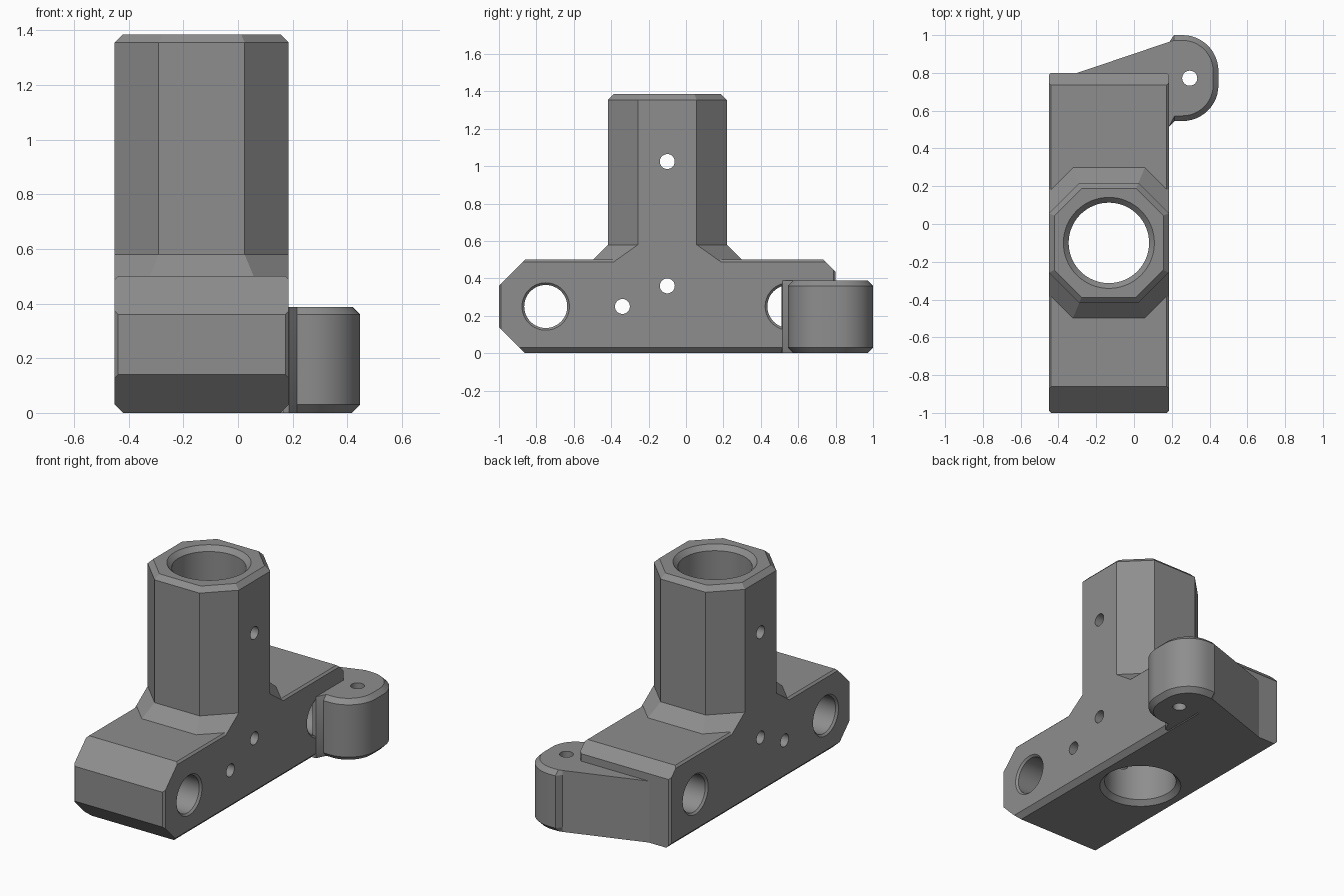
import bpy, bmesh, math
from mathutils import Vector, Matrix

if "Cube" in bpy.data.objects:
    bpy.data.objects.remove(bpy.data.objects["Cube"])

CX, CY, HALF = -0.133, -0.10, 0.318      # tower axis and half width of the body

grey = bpy.data.materials.new("mid grey")
grey.diffuse_color = (0.27, 0.27, 0.27, 1)
grey.use_nodes = True
grey.node_tree.nodes["Principled BSDF"].inputs["Base Color"].default_value = grey.diffuse_color


def make(name, bm):
    bmesh.ops.recalc_face_normals(bm, faces=bm.faces)
    mesh = bpy.data.meshes.new(name)
    bm.to_mesh(mesh)
    bm.free()
    mesh.materials.append(grey)
    obj = bpy.data.objects.new(name, mesh)
    bpy.context.collection.objects.link(obj)
    return obj


def loft(layers):
    """Closed solid through rings of (x, y, z) points."""
    bm = bmesh.new()
    rings = [[bm.verts.new(p) for p in ring] for ring in layers]
    n = len(rings[0])
    for a, b in zip(rings, rings[1:]):
        for i in range(n):
            j = (i + 1) % n
            bm.faces.new((a[i], a[j], b[j], b[i]))
    bm.faces.new(rings[0][::-1])
    bm.faces.new(rings[-1])
    return bm


def slice_off(bm, co, no):
    """Remove everything beyond a plane and cap the cut."""
    geom = bm.verts[:] + bm.edges[:] + bm.faces[:]
    res = bmesh.ops.bisect_plane(bm, geom=geom, dist=1e-6, plane_co=co,
                                 plane_no=Vector(no).normalized(), clear_outer=True)
    edges = [e for e in res["geom_cut"] if isinstance(e, bmesh.types.BMEdge)]
    if edges:
        bmesh.ops.contextual_create(bm, geom=edges)


def combine(target, other, operation):
    mod = target.modifiers.new(operation.lower(), 'BOOLEAN')
    mod.object, mod.operation, mod.solver = other, operation, 'EXACT'
    bpy.context.view_layer.objects.active = target
    bpy.ops.object.modifier_apply(modifier=mod.name)
    bpy.data.objects.remove(other)


def drill(target, centre, axis, profile, sides=48):
    """Cut a round hole; profile lists (position along axis, radius)."""
    rot = Matrix.Rotation(math.pi / 2, 3, 'Y') if axis == 'X' else Matrix.Identity(3)
    rings = [[Vector(centre) + rot @ Vector((r * math.cos(i * math.tau / sides),
                                             r * math.sin(i * math.tau / sides), t))
              for i in range(sides)] for t, r in profile]
    combine(target, make("cutter", loft(rings)), 'DIFFERENCE')


# Base block: a box with chamfered ends and edges
bm = bmesh.new()
bmesh.ops.create_cube(bm, size=1, matrix=Matrix.Translation((CX, -0.1, 0.25))
                      @ Matrix.Diagonal((2 * HALF, 1.8, 0.5, 1)))
slice_off(bm, (CX, -1, 0.14), (0, -1, -1))
slice_off(bm, (CX, -1, 0.36), (0, -1, 1))
slice_off(bm, (CX, 0.79, 0.445), (0, 1, 1))
for s in (-1, 1):
    x = CX + s * HALF
    slice_off(bm, (x, 0, 0.03), (s, 0, -1))
    slice_off(bm, (x, 0, 0.488), (s, 0, 1))
    slice_off(bm, (x, -0.988, 0.25), (s, -1, 0))
    slice_off(bm, (x, 0.788, 0.25), (s, 1, 0))
    slice_off(bm, (x, -0.92, 0.0766 - 0.03), (s, -1, -1))
    slice_off(bm, (x, -0.92, 0.4534), (s, -1, 1))
body = make("body", bm)


# Octagonal tower with a flared foot, trimmed flush with the block sides
def octagon(z, d):
    a, f = HALF + d, 0.157 + d * math.tan(math.pi / 8)
    pts = [(a, -f), (a, f), (f, a), (-f, a), (-a, f), (-a, -f), (-f, -a), (f, -a)]
    return [(CX + x, CY + y, z) for x, y in pts]


bm = loft([octagon(0.44, 0.14), octagon(0.58, 0), octagon(1.355, 0), octagon(1.385, -0.03)])
for s in (-1, 1):
    slice_off(bm, (CX + s * HALF, 0, 0), (s, 0, 0))
combine(body, make("tower", bm), 'UNION')

# Main vertical bore with countersunk ends
drill(body, (CX, CY, 0), 'Z', [(-0.03, 0.27), (0.03, 0.213), (1.355, 0.213), (1.415, 0.269)], 64)

# Two large cross holes with eased rims
for y in (-0.75, 0.55):
    drill(body, (CX, y, 0.25), 'X', [(-0.338, 0.147), (-0.306, 0.115),
                                     (0.306, 0.115), (0.338, 0.147)])

# Small cross pin holes
for y, z in ((-0.10, 1.025), (-0.10, 0.36), (-0.34, 0.25)):
    drill(body, (CX, y, z), 'X', [(-0.4, 0.04), (0.4, 0.04)], 24)


# Rounded side lug with a wedge web running along the rear of the block
def lug_ring(z, d):
    r, cx = 0.19, 0.257
    pts = [(0.165, 0.51), (0.186, 0.515), (0.215, 0.545 + d)]
    for cy, start in ((0.735, -90), (0.81, 0)):
        for i in range(13):
            a = math.radians(start + 7.5 * i)
            pts.append((cx + (r - d) * math.cos(a), cy + (r - d) * math.sin(a)))
    pts += [(0.212, 1.0 - d), (0.188, 0.965), (-0.30, 0.80), (-0.30, 0.785), (0.165, 0.785)]
    return [(x, y, z) for x, y in pts]


lug = make("side_lug", loft([lug_ring(0, 0.03), lug_ring(0.03, 0),
                             lug_ring(0.36, 0), lug_ring(0.388, 0.028)]))
drill(lug, (0.295, 0.772, 0), 'Z', [(-0.1, 0.04), (0.5, 0.04)], 24)

# Smooth the round walls, keep the chamfers crisp
for obj in (body, lug):
    bpy.ops.object.select_all(action='DESELECT')
    obj.select_set(True)
    bpy.context.view_layer.objects.active = obj
    bpy.ops.object.shade_smooth_by_angle(angle=math.radians(20))
